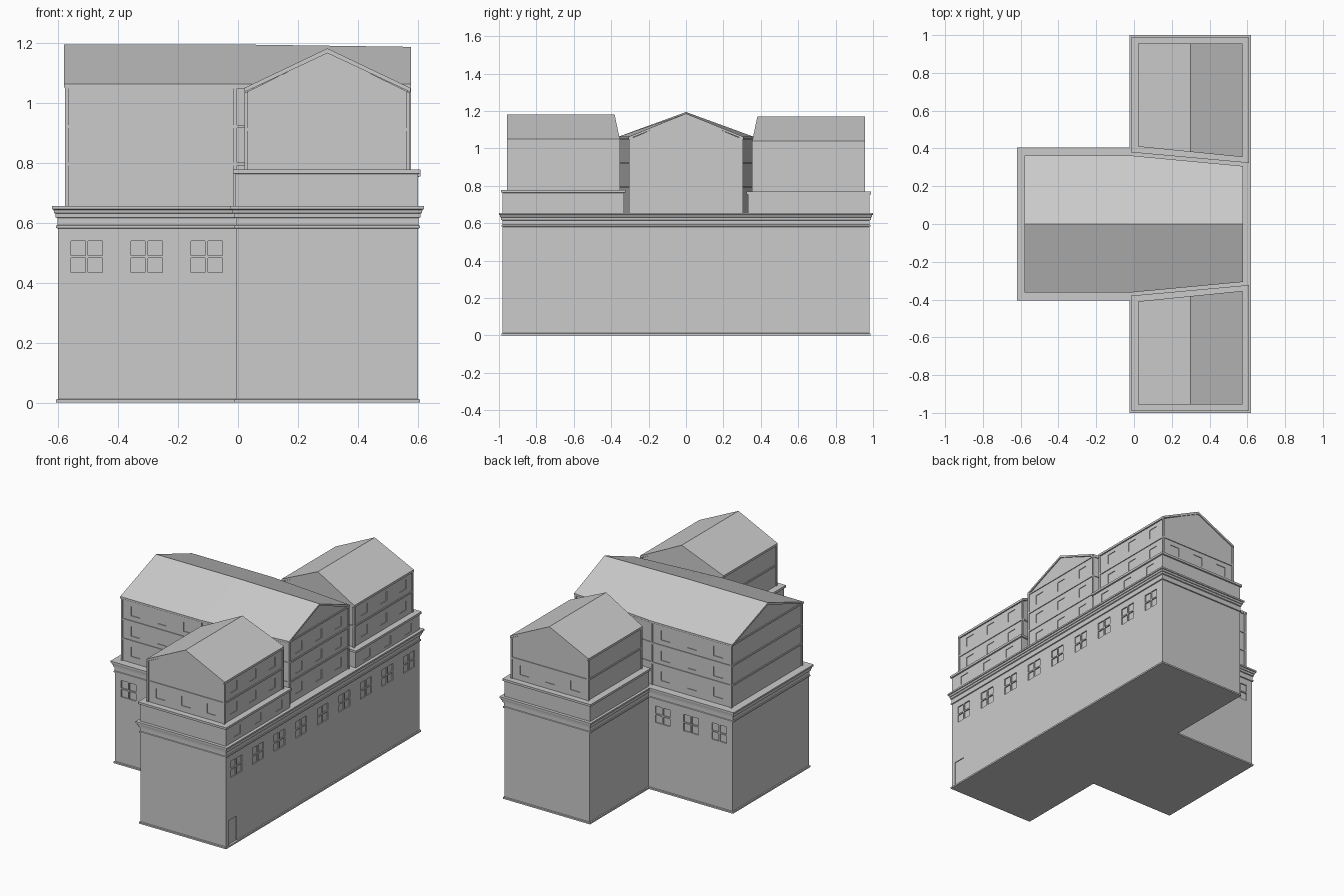
import bpy, bmesh
from mathutils import Vector

if "Cube" in bpy.data.objects:
    bpy.data.objects.remove(bpy.data.objects["Cube"])


def finish(name, bm):
    bmesh.ops.recalc_face_normals(bm, faces=bm.faces)
    me = bpy.data.meshes.new(name)
    bm.to_mesh(me)
    bm.free()
    ob = bpy.data.objects.new(name, me)
    bpy.context.collection.objects.link(ob)
    return ob


def loft(name, rings):
    """Skin a stack of equal-length closed rings and cap both ends."""
    bm = bmesh.new()
    vs = [[bm.verts.new(p) for p in r] for r in rings]
    n = len(rings[0])
    for a, b in zip(vs, vs[1:]):
        for i in range(n):
            j = (i + 1) % n
            bm.faces.new((a[i], a[j], b[j], b[i]))
    bm.faces.new(vs[0][::-1])
    bm.faces.new(vs[-1])
    return finish(name, bm)


def offset(poly, d):
    """Mitred outward offset of a counter-clockwise outline."""
    out = []
    for i, p in enumerate(poly):
        p = Vector(p)
        e1 = (p - Vector(poly[i - 1])).normalized()
        e2 = (Vector(poly[(i + 1) % len(poly)]) - p).normalized()
        n1, n2 = Vector((e1.y, -e1.x)), Vector((e2.y, -e2.x))
        out.append(p + (n1 + n2) * d / (1 + n1.dot(n2)))
    return out


def stack(name, poly, profile):
    """Outline swept through a wall profile of (height, offset)."""
    return loft(name, [[(p.x, p.y, z) for p in offset(poly, d)] for z, d in profile])


def band(name, poly, z, h=0.01, d=0.005):
    return stack(name, poly, [(z, d), (z + h, d)])


def posts(name, poly, z0, z1, w=0.006):
    for i, (x, y) in enumerate(poly):
        sq = [(x - w, y - w), (x + w, y - w), (x + w, y + w), (x - w, y + w)]
        stack(f"{name}_{i}", sq, [(z0, 0), (z1, 0)])


def row(p, q, n, z, w, h, margin=0.0):
    """Window openings spread evenly along a wall line."""
    p, q = Vector(p), Vector(q)
    return [(p.lerp(q, (i + 0.5) / n), (q - p).normalized(), z, w, h) for i in range(n)]


def cut(ob, openings, depth, split=False):
    """Recess openings into a wall; split leaves a cross of glazing bars."""
    bm = bmesh.new()
    for c, t, z, w, h in openings:
        n = Vector((t.y, -t.x))
        spans = [(-.5, -.04), (.04, .5)] if split else [(-.5, .5)]
        for a0, a1 in spans:
            for b0, b1 in spans:
                vs = []
                for k in (-depth, depth):
                    for a, b in ((a0, b0), (a1, b0), (a1, b1), (a0, b1)):
                        p = c + t * a * w + n * k
                        vs.append(bm.verts.new((p.x, p.y, z + b * h)))
                for f in ((0, 1, 2, 3), (4, 5, 6, 7), (0, 1, 5, 4),
                          (1, 2, 6, 5), (2, 3, 7, 6), (3, 0, 4, 7)):
                    bm.faces.new([vs[i] for i in f])
    cutter = finish("opening_cutter", bm)
    cutter.hide_render = True
    m = ob.modifiers.new("openings", "BOOLEAN")
    m.operation, m.solver, m.object = "DIFFERENCE", "EXACT", cutter
    bpy.context.view_layer.objects.active = ob
    bpy.ops.object.modifier_apply(modifier=m.name)
    bpy.data.objects.remove(cutter)


# T-shaped main storey with plinth and moulded cornice
T = [(-.6, -.385), (-.005, -.385), (-.005, -.98), (.6, -.98),
     (.6, .98), (-.005, .98), (-.005, .385), (-.6, .385)]
base = stack("main_storey", T, [
    (0, .006), (.01, .006), (.012, 0), (.58, 0), (.582, .006), (.59, .006),
    (.592, .002), (.615, .002), (.618, .008), (.63, .009), (.632, .013),
    (.643, .015), (.645, .02), (.655, .02)])
wins = row((.6, -.981), (.6, .981), 9, .487, .11, .105)
for s in (-1, 1):
    wins += row((-.605, s * .385), (-.005, s * .385), 3, .487, .105, .105)
cut(base, wins, .007, split=True)
cut(base, row((.6, -.955), (.6, -.872), 1, .09, .083, .155), .005)

# Central attic block, narrowing toward the right-hand face
C = [(-.57, -.355), (-.01, -.355), (.57, -.3), (.57, .3), (-.01, .355), (-.57, .355)]
stations = [(-.57, .355, 1.185), (-.01, .355, 1.185), (.57, .3, 1.177)]
centre = loft("central_block", [
    [(x, -w, .65), (x, -w, 1.05), (x, 0, zr), (x, w, 1.05), (x, w, .65)]
    for x, w, zr in stations])
wins = []
for z in (.725, .855, .985):
    wins += row((.57, -.3), (.57, .3), 3, z, .065, .06)
    for s in (-1, 1):
        wins += row((-.57, s * .355), (-.01, s * .355), 3, z, .065, .06)
cut(centre, wins, .004)
for z in (.79, .915, 1.047):
    band("central_floor_band", C, z)
posts("central_corner", C, .65, 1.05)
stations = [(-.58, .362, 1.194), (-.01, .362, 1.194), (.577, .307, 1.186)]
loft("central_roof", [
    [(x, -w, 1.05), (x, -w, 1.062), (x, 0, zr), (x, w, 1.062), (x, w, 1.05), (x, 0, zr - .013)]
    for x, w, zr in stations])

# End wings: stepped terrace and gabled block on each side
for s, name, dz in ((-1, "front", 0), (1, "rear", -.01)):
    def side(pts):
        return [(x, s * y) for x, y in pts][::s]

    terrace = side([(-.008, .387), (.6, .332), (.6, .98), (-.008, .98)])
    ob = stack(f"{name}_terrace", terrace, [
        (.65, 0), (.762 + dz, 0), (.764 + dz, .008), (.778 + dz, .008)])
    cut(ob, row((.6, s * .34), (.6, s * .97), 3, .71 + dz, .065, .055), .004)

    def ring(x0, x1, zs, inner, grow=0):
        """Gable section at the outer end or along the slanted inner end."""
        xs = [x0, x0, .298, x1, x1] + ([.298] if len(zs) == 6 else [])
        return [(x, s * (.415 - (x - .025) * .1 - grow if inner else .95 + grow), z + dz)
                for x, z in zip(xs, zs)]

    wall = side([(.028, .415), (.568, .36), (.568, .95), (.028, .95)])
    walls = (.77, 1.035, 1.168, 1.035, .77)
    ob = loft(f"{name}_wing", [ring(.028, .568, walls, k) for k in (True, False)])
    wins = []
    for z in (.845, .98):
        wins += row((.568, s * .37), (.568, s * .95), 3, z + dz, .065, .06)
    wins += row((.028, s * .95), (.568, s * .95), 3, .845 + dz, .065, .06)
    cut(ob, wins, .004)
    band(f"{name}_wing_floor_band", wall, .905 + dz)
    posts(f"{name}_wing_corner", wall, .77 + dz, 1.035 + dz)
    slab = (1.035, 1.049, 1.181, 1.049, 1.035, 1.165)
    loft(f"{name}_wing_roof", [ring(.021, .575, slab, k, .006) for k in (True, False)])
